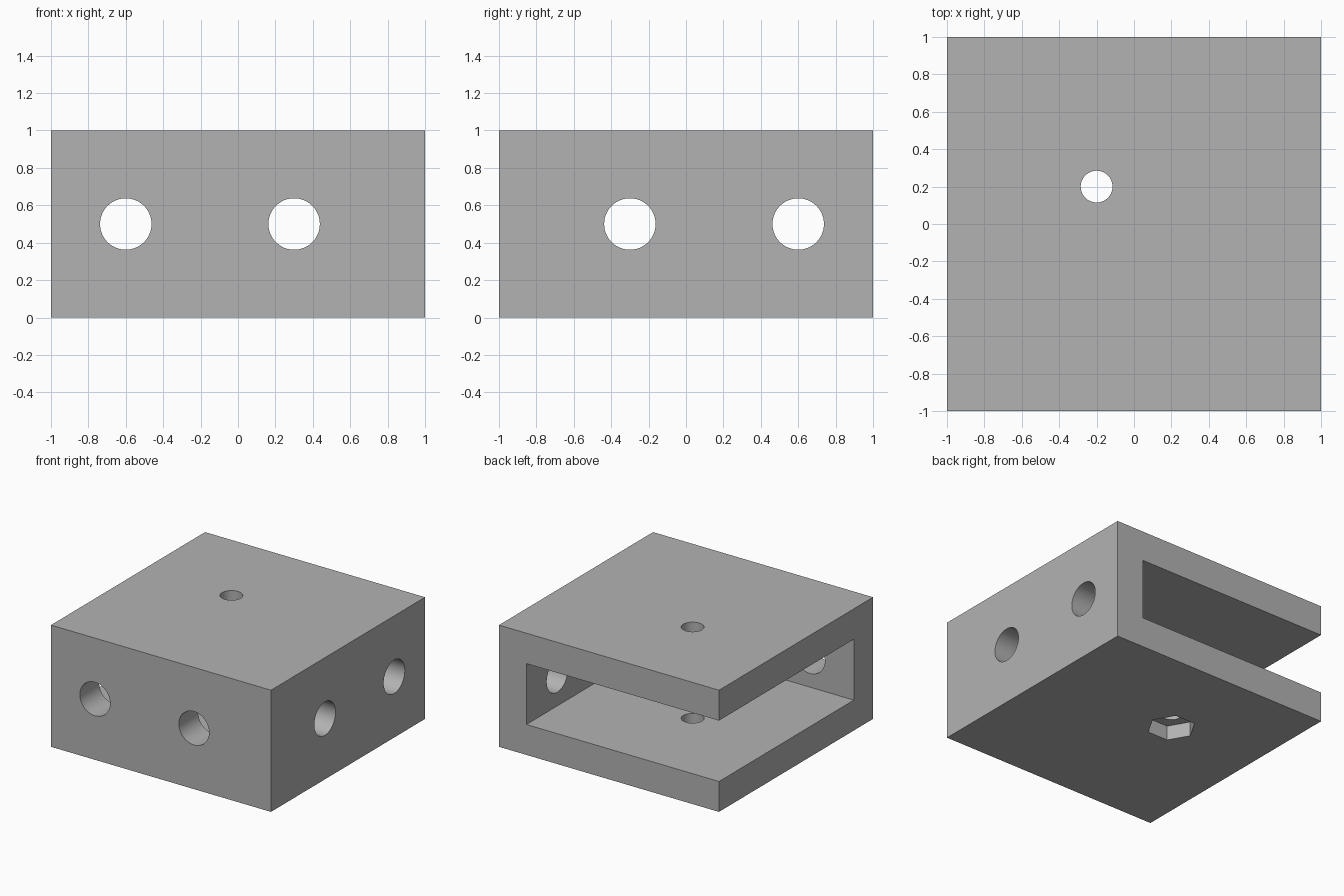
import bpy
from math import pi

old = bpy.data.objects.get("Cube")
if old:
    bpy.data.objects.remove(old, do_unlink=True)

grey = bpy.data.materials.new("plain grey")
grey.use_nodes = True
colour = (0.45, 0.45, 0.45, 1)
grey.diffuse_color = colour
grey.node_tree.nodes["Principled BSDF"].inputs["Base Color"].default_value = colour


def box(name, low, high):
    centre = [(a + b) / 2 for a, b in zip(low, high)]
    bpy.ops.mesh.primitive_cube_add(size=1, location=centre)
    ob = bpy.context.object
    ob.name = name
    ob.scale = [b - a for a, b in zip(low, high)]
    bpy.ops.object.transform_apply(location=False, rotation=False, scale=True)
    ob.data.materials.append(grey)
    return ob


def drill(name, radius, depth, centre, rotation=(0, 0, 0), sides=64):
    bpy.ops.mesh.primitive_cylinder_add(vertices=sides, radius=radius, depth=depth,
                                        location=centre, rotation=rotation)
    ob = bpy.context.object
    ob.name = name
    ob.data.materials.append(grey)
    return ob


# Solid block
bracket = box("corner_bracket", (-1, -1, 0), (1, 1, 1))

# Slot open to the back and to the -x side
cutters = [box("slot_cutter", (-1.2, -0.75, 0.25), (0.75, 1.2, 0.75))]

# Two large holes through each of the two walls
for x in (-0.6, 0.3):
    cutters.append(drill("front_hole_cutter", 0.1375, 0.5, (x, -0.9, 0.5), (pi / 2, 0, 0)))
for y in (-0.3, 0.6):
    cutters.append(drill("side_hole_cutter", 0.1375, 0.5, (0.9, y, 0.5), (0, pi / 2, 0)))

# Bolt hole through both plates, with a hexagonal nut pocket underneath
cutters.append(drill("bolt_hole_cutter", 0.085, 1.4, (-0.2, 0.2, 0.5)))
cutters.append(drill("nut_pocket_cutter", 0.185, 0.24, (-0.2, 0.2, 0), (0, 0, pi / 6), 6))

# Cut everything out and discard the cutters
bpy.ops.object.select_all(action='DESELECT')
bracket.select_set(True)
bpy.context.view_layer.objects.active = bracket
for cutter in cutters:
    cutter.hide_render = True
    mod = bracket.modifiers.new("cut", 'BOOLEAN')
    mod.operation = 'DIFFERENCE'
    mod.solver = 'EXACT'
    mod.object = cutter
    bpy.ops.object.modifier_apply(modifier=mod.name)
    bpy.data.objects.remove(cutter, do_unlink=True)

# Round hole walls, crisp edges
bpy.ops.object.shade_smooth_by_angle(angle=pi / 6)
